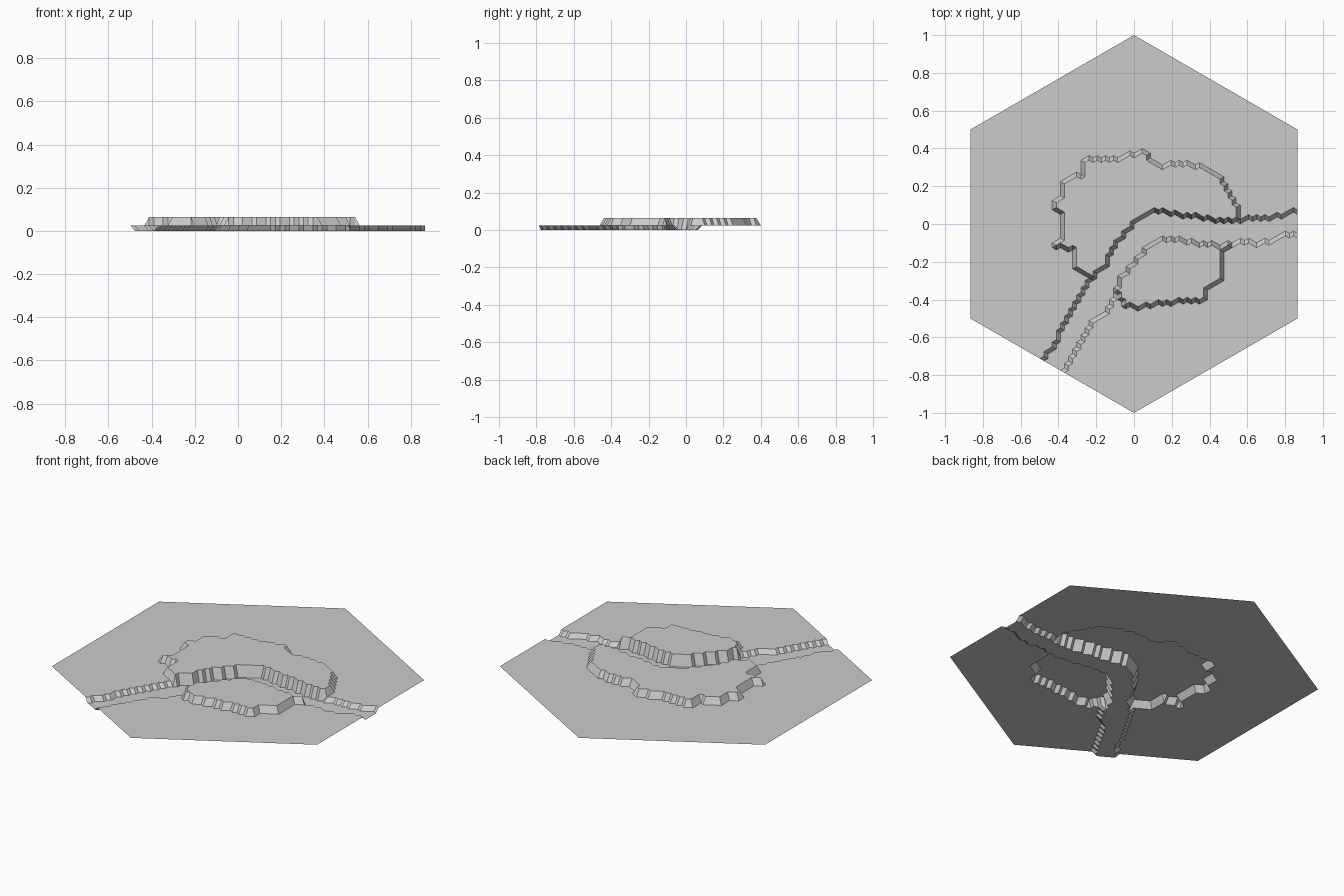
import bpy, bmesh, math

if "Cube" in bpy.data.objects:
    bpy.data.objects.remove(bpy.data.objects["Cube"])

N = 40                       # grid steps along one hexagon side
GROUND, HILL, BED = 0.025, 0.065, 0.0

# River banks, from the lower left edge to the right edge
upper_bank = [(-.50, -.74), (-.475, -.70), (-.43, -.65), (-.39, -.57), (-.35, -.495), (-.305, -.415),
              (-.26, -.335), (-.215, -.275), (-.145, -.23), (-.125, -.135), (-.075, -.08),
              (-.03, -.03), (.01, .015), (.065, .06), (.14, .07), (.20, .06), (.27, .045),
              (.35, .035), (.46, .02), (.59, .025), (.72, .03), (.80, .055), (.9, .08)]
lower_bank = [(-.38, -.80), (-.355, -.76), (-.31, -.675), (-.265, -.585), (-.22, -.515), (-.17, -.49),
              (-.115, -.425), (-.085, -.345), (-.065, -.28), (.005, -.20), (.06, -.135),
              (.12, -.085), (.19, -.075), (.27, -.085), (.35, -.105), (.46, -.115),
              (.56, -.095), (.67, -.105), (.75, -.075), (.80, -.06), (.9, -.065)]
river = upper_bank + lower_bank[::-1]

# Plateau outline, anticlockwise from the right
plateau = [(.555, .02), (.54, .10), (.51, .155), (.465, .23), (.41, .28), (.35, .30), (.285, .325),
           (.20, .32), (.14, .305), (.085, .34), (.06, .38), (.015, .375), (-.065, .35),
           (-.265, .345), (-.28, .26), (-.37, .235), (-.375, .155), (-.435, .105),
           (-.39, .065), (-.375, -.07), (-.43, -.115), (-.325, -.135), (-.31, -.24),
           (-.22, -.28), (-.075, -.36), (-.06, -.43), (.03, -.445), (.14, -.415),
           (.37, -.405), (.38, -.33), (.465, -.295), (.47, -.135), (.51, -.11)]


def inside(x, y, poly):
    hit = False
    for (ax, ay), (bx, by) in zip(poly, poly[1:] + poly[:1]):
        if (ay > y) != (by > y) and x < ax + (y - ay) * (bx - ax) / (by - ay):
            hit = not hit
    return hit


def height(x, y):
    if inside(x, y, river):
        return BED
    return HILL if inside(x, y, plateau) else GROUND


# Triangular grid filling the hexagon, lifted to one of three levels
bm = bmesh.new()
grid = {}
for i in range(-N, N + 1):
    for j in range(max(-N, -N - i), min(N, N - i) + 1):
        x = i * math.sqrt(3) / 2 / N
        y = (j + i / 2) / N
        grid[i, j] = bm.verts.new((x, y, height(x, y)))
for i, j in list(grid):
    for tri in (((i, j), (i + 1, j), (i, j + 1)),
                ((i + 1, j), (i + 1, j + 1), (i, j + 1))):
        if all(k in grid for k in tri):
            bm.faces.new([grid[k] for k in tri])

# The second triangle of edge cells whose corner lies outside the loop
for i, j in [(-N - 1, k) for k in range(-N, N + 1)] + [(k, -N - 1) for k in range(-N, N + 1)]:
    tri = ((i + 1, j), (i + 1, j + 1), (i, j + 1))
    if all(k in grid for k in tri):
        bm.faces.new([grid[k] for k in tri])
for i in range(-N, 0):
    j = -N - i - 1
    tri = ((i + 1, j), (i + 1, j + 1), (i, j + 1))
    if all(k in grid for k in tri):
        bm.faces.new([grid[k] for k in tri])

mesh = bpy.data.meshes.new("terrain_tile")
bm.to_mesh(mesh)
bm.free()
bpy.context.collection.objects.link(bpy.data.objects.new("terrain_tile", mesh))
